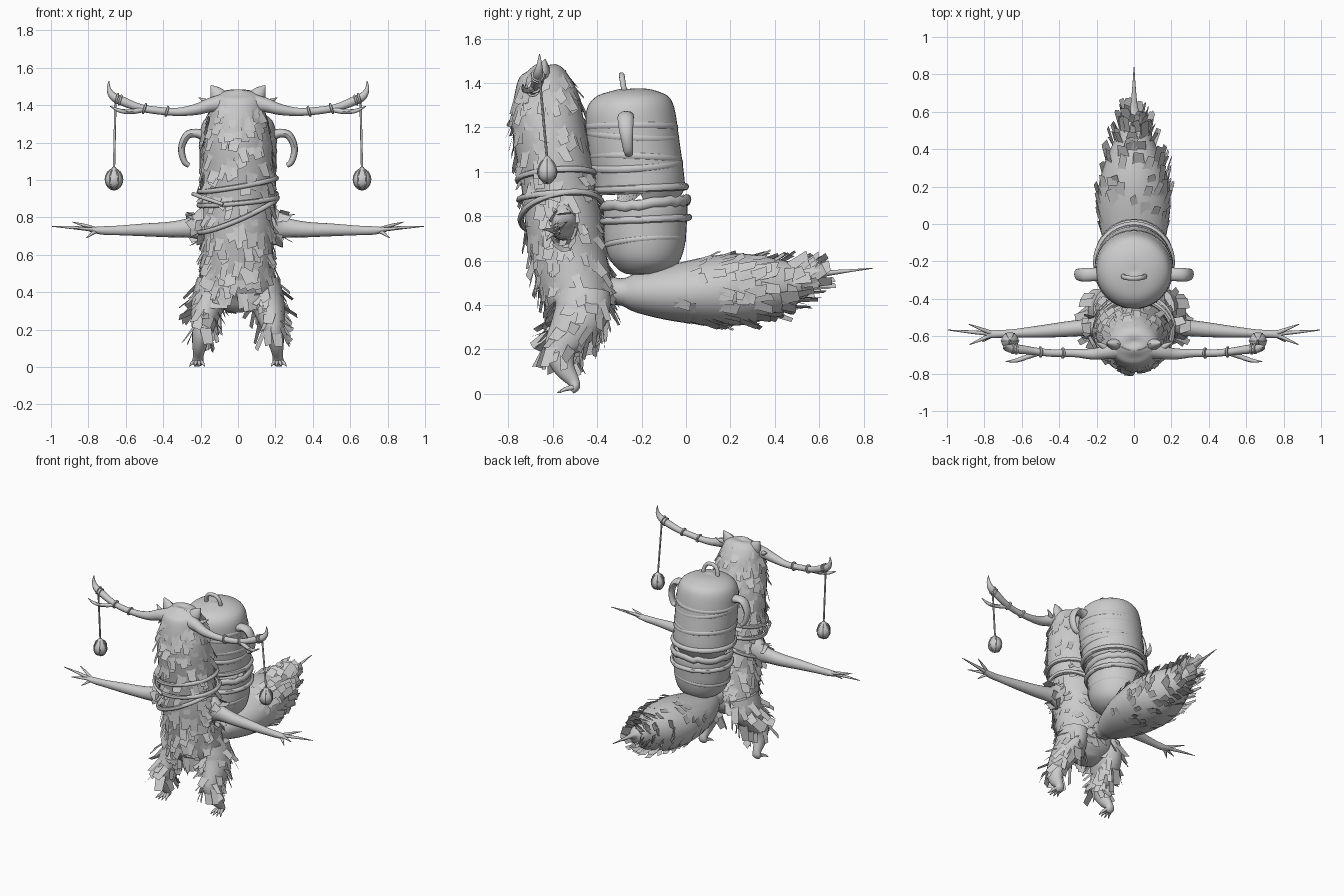
import bpy, bmesh, math, random
from mathutils import Vector

random.seed(7)
grey = bpy.data.materials.new("plain_grey")
grey.diffuse_color = (0.6, 0.6, 0.6, 1)


def finish(name, bm, smooth=True):
    me = bpy.data.meshes.new(name)
    bm.to_mesh(me)
    bm.free()
    me.materials.append(grey)
    ob = bpy.data.objects.new(name, me)
    bpy.context.collection.objects.link(ob)
    if smooth:
        bpy.ops.object.select_all(action='DESELECT')
        ob.select_set(True)
        bpy.context.view_layer.objects.active = ob
        bpy.ops.object.shade_smooth_by_angle(angle=math.radians(45))
    return ob


def spline(pts, sub):
    """Catmull-Rom through tuples of any length."""
    if sub < 2:
        return [tuple(p) for p in pts]
    out, n = [], len(pts)
    for i in range(n - 1):
        a, b, c, d = pts[max(i - 1, 0)], pts[i], pts[i + 1], pts[min(i + 2, n - 1)]
        for k in range(sub):
            t = k / sub
            out.append(tuple(0.5 * (2 * q + (r - p) * t + (2 * p - 5 * q + 4 * r - s) * t * t
                             + (3 * q - p - 3 * r + s) * t ** 3) for p, q, r, s in zip(a, b, c, d)))
    return out + [tuple(pts[-1])]


def tube(name, pts, ref=(0, 0, 1), sub=4, seg=16, closed=False):
    """Loft ellipses along points (x, y, z, ra[, rb]); returns the rings."""
    P = spline([p if len(p) == 5 else (*p, p[3]) for p in pts], sub)
    n, bm, rings, rows = len(P), bmesh.new(), [], []
    for i, p in enumerate(P):
        c = Vector(p[:3])
        nxt = P[(i + 1) % n] if closed else P[min(i + 1, n - 1)]
        prv = P[i - 1] if closed else P[max(i - 1, 0)]
        t = (Vector(nxt[:3]) - Vector(prv[:3])).normalized()
        u = t.cross(Vector(ref)).normalized()
        v = u.cross(t)
        ra, rb = max(p[3], .001), max(p[4], .001)
        rings.append((c, t, u, v, ra, rb))
        rows.append([bm.verts.new(c + u * ra * math.cos(a) + v * rb * math.sin(a))
                     for a in (math.tau * k / seg for k in range(seg))])
    for i in range(n if closed else n - 1):
        A, B = rows[i], rows[(i + 1) % n]
        for k in range(seg):
            bm.faces.new((A[k], A[k - 1], B[k - 1], B[k]))
    if not closed:
        bm.faces.new(rows[0])
        bm.faces.new(rows[-1][::-1])
    bmesh.ops.recalc_face_normals(bm, faces=bm.faces)
    finish(name, bm)
    return rings


def fur(name, rings, count, direction, lo, hi, length=.08, lift=.03):
    """Loose flat tufts lying along a lofted surface."""
    bm = bmesh.new()
    for _ in range(count):
        c, t, u, v, ra, rb = rings[int(random.uniform(lo, hi) * (len(rings) - 1))]
        a = random.uniform(0, math.tau)
        p = c + u * ra * math.cos(a) + v * rb * math.sin(a)
        nrm = (u * math.cos(a) / ra + v * math.sin(a) / rb).normalized()
        d = (t * direction + nrm.cross(t) * random.uniform(-.35, .35)).normalized()
        s = nrm.cross(d)
        L = length * random.uniform(.6, 1.25)
        w = random.uniform(.018, .034)
        tip = p + d * L + nrm * lift * random.uniform(.15, 1.2)
        base = p - nrm * .004
        bm.faces.new([bm.verts.new(q) for q in (
            base - s * w, base + s * w, tip + s * w * .8 + d * random.uniform(-.015, .015), tip - s * w * .8)])
    finish(name, bm, False)


# Furry column body and head
body = tube("body", [
    (0, -.47, .30, .06, .06), (0, -.475, .34, .15, .11), (0, -.48, .41, .2, .15), (0, -.505, .51, .195, .165),
    (0, -.53, .63, .187, .168), (0, -.55, .75, .192, .172), (0, -.57, .9, .185, .166), (0, -.59, 1.03, .19, .165),
    (0, -.62, 1.2, .18, .163), (0, -.63, 1.32, .155, .15), (0, -.64, 1.4, .14, .125),
    (0, -.645, 1.45, .12, .095), (0, -.65, 1.475, .07, .05), (0, -.65, 1.48, .01, .01)], (0, 1, 0), 4, 32)
fur("body_fur", body, 430, -1, .14, .84)
tube("mouth_rim", [(x * .07, -.675 + .02 * x * x, 1.475 - .008 * x * x, .008) for x in (-1, -.5, 0, .5, 1)], sub=2, seg=8)

# Bushy tail with a bare tip
tail = tube("tail", [
    (0, -.42, .47, .07, .08), (0, -.3, .46, .07, .06), (0, -.22, .455, .11, .09), (0, -.05, .455, .175, .13),
    (0, .15, .465, .195, .16), (0, .3, .475, .165, .155), (0, .45, .495, .105, .11), (0, .56, .525, .06, .06),
    (0, .61, .54, .025, .02), (0, .7, .55, .012, .009), (0, .84, .565, .002, .002)], (0, 0, 1), 4, 28)
fur("tail_fur", tail, 170, 1, .3, .75, .075, .025)

for s, side in ((1, "right"), (-1, "left")):
    def mir(*pts):
        return [(s * p[0], *p[1:]) for p in pts]

    # Ears
    tube(side + "_ear", mir((.085, -.645, 1.42, .05, .04), (.115, -.64, 1.465, .038, .026),
                            (.145, -.635, 1.505, .004)), (0, 1, 0), seg=10)

    # Legs with clawed feet
    leg = tube(side + "_leg", mir((.13, -.46, .46, .09, .12), (.15, -.47, .37, .095, .125), (.175, -.52, .28, .078, .1),
                                  (.19, -.565, .2, .058, .075), (.205, -.55, .12, .04, .05), (.212, -.51, .06, .028, .03),
                                  (.215, -.50, .03, .03, .022), (.215, -.515, .01, .02, .012)), (0, 1, 0), 4, 18)
    fur(side + "_leg_fur", leg, 45, 1, .08, .5, .085, .045)
    for k in (-1.3, -.45, .45, 1.3):
        tube(side + "_toe", mir((.215 + k * .01, -.5, .03, .013), (.217 + k * .022, -.545, .02, .009),
                                (.219 + k * .031, -.585 + abs(k) * .012, .004, .002)), seg=8)

    # Outstretched arms with thin fingers
    arm = tube(side + "_arm", mir((.11, -.55, .76, .09, .13), (.19, -.55, .755, .06, .095), (.25, -.553, .745, .046, .056),
                                  (.36, -.562, .735, .041, .042), (.5, -.575, .733, .033, .034), (.65, -.585, .73, .022, .025),
                                  (.73, -.588, .73, .022, .022), (.79, -.588, .735, .023, .012)), (0, 0, 1), 4, 16)
    fur(side + "_shoulder_fur", arm, 12, 1, .14, .3, .05, .015)
    for x, y, z in ((.995, -.567, .752), (.885, -.535, .775), (.88, -.645, .74), (.81, -.63, .69)):
        tube(side + "_finger", mir((.75, -.588, .733, .013), ((.75 + x) / 2, (y - .588) / 2, (z + .737) / 2, .009),
                                   (x, y, z, .002)), seg=8)

    # Forked branch from the head with cord wraps
    tube(side + "_branch", mir((.08, -.67, 1.41, .05), (.15, -.685, 1.4, .038), (.22, -.695, 1.378, .03),
                               (.32, -.69, 1.364, .022), (.44, -.69, 1.372, .02), (.53, -.68, 1.388, .02),
                               (.61, -.67, 1.418, .024), (.665, -.665, 1.445, .022), (.69, -.66, 1.485, .012),
                               (.69, -.66, 1.53, .002)), (0, 1, 0), 4, 12)
    tube(side + "_branch_fork", mir((.5, -.685, 1.378, .015), (.57, -.71, 1.365, .013), (.63, -.73, 1.37, .011),
                                    (.685, -.735, 1.395, .002)), seg=8)
    tube(side + "_branch_twig", mir((.13, -.68, 1.4, .022), (.17, -.65, 1.42, .014), (.21, -.63, 1.44, .002)), seg=8)
    for x, y, z in ((.38, -.69, 1.367), (.5, -.684, 1.382), (.63, -.669, 1.427), (.648, -.667, 1.436)):
        tube(side + "_wrap", mir((x - .007, y, z - .002, .02), (x - .004, y, z - .001, .03),
                                 (x + .004, y, z + .001, .03), (x + .007, y, z + .002, .02)), (0, 1, 0), 1, 14)

    # Hanging cord and netted weight
    tube(side + "_cord", mir((.655, -.66, 1.43, .006), (.663, -.625, 1.05, .006)), (0, 1, 0), 1, 8)
    tube(side + "_weight", mir((.663, -.625, 1.07, .008), (.663, -.625, 1.055, .02), (.663, -.625, 1.03, .038),
                               (.663, -.625, 1.0, .047), (.663, -.625, .97, .038), (.663, -.625, .953, .016),
                               (.663, -.625, .948, .003)), (0, 1, 0), 3, 14)
    for k in range(3):
        a0 = k * math.pi / 3
        tube(side + "_weight_net", [(s * .663 + .046 * math.cos(a0) * math.cos(a), -.625 + .046 * math.sin(a0) * math.cos(a),
                                     1.003 + .056 * math.sin(a), .004) for a in (math.tau * i / 16 for i in range(16))],
             (-math.sin(a0), math.cos(a0), 0), 1, 6, True)

    # Pot side handles
    tube(side + "_pot_handle", mir((.17, -.27, 1.235, .03, .036), (.225, -.27, 1.25, .024, .036), (.27, -.272, 1.24, .022, .036),
                                   (.298, -.27, 1.19, .019, .032), (.3, -.265, 1.14, .018, .026),
                                   (.285, -.26, 1.095, .016, .022), (.262, -.257, 1.078, .013, .018)), (0, 1, 0), 4, 12)

# Upper pot: domed lid, body and thick lower rim
tube("pot", [(0, -.205, .9, .17), (0, -.205, .91, .2), (0, -.215, 1.0, .203), (0, -.235, 1.12, .206),
             (0, -.25, 1.24, .204), (0, -.258, 1.3, .192), (0, -.262, 1.335, .165), (0, -.264, 1.36, .115),
             (0, -.265, 1.372, .05), (0, -.265, 1.374, .005)], (0, 1, 0), 3, 40)


def hoop(name, y, z, rx, ry, r, tilt=0, sway=0, wob=0, flat=1):
    """Ring around a vertical body, tilted along x (tilt) and y (sway)."""
    tube(name, [(rx * math.cos(a), y + ry * math.sin(a), z + tilt * math.cos(a) + sway * math.sin(a)
                 + random.uniform(-wob, wob), r, r * flat) for a in (math.tau * i / 40 for i in range(40))],
         (0, 0, 1), 1, 8, True)


hoop("pot_base_rim", -.205, .925, .202, .202, .017, 0, .008)
for z, tilt, sway in ((1.2, .01, .0), (1.165, -.012, -.012), (1.06, .012, -.01), (1.03, -.015, .012)):
    hoop("pot_band", -.25 + (1.24 - z) * .13, z, .202, .202, .008, tilt, sway, 0, 2)
tube("lid_handle", [(-.055, -.275, 1.35, .013), (-.055, -.283, 1.39, .013), (-.035, -.288, 1.425, .013),
                    (0, -.29, 1.435, .013), (.035, -.288, 1.425, .013), (.055, -.283, 1.39, .013),
                    (.055, -.275, 1.35, .013)], (0, 1, 0), 3, 10)

# Lower bowl with broken rim
tube("bowl", [(0, -.19, .535, .01), (0, -.19, .54, .075), (0, -.19, .565, .125), (0, -.188, .61, .163),
              (0, -.186, .68, .182), (0, -.184, .76, .187), (0, -.183, .84, .19), (0, -.183, .86, .175),
              (0, -.183, .84, .15), (0, -.183, .83, .01)], (0, 1, 0), 3, 40)
hoop("bowl_collar", -.183, .785, .195, .195, .016, 0, .008, .002)
hoop("bowl_broken_rim", -.183, .855, .192, .192, .015, .005, .015, .011, 1.5)
hoop("bowl_foot", -.19, .55, .08, .08, .01)
hoop("bowl_band", -.186, .68, .181, .181, .006, .02, .015, 0, 2)

# Ropes binding the body
hoop("upper_rope", -.58, .975, .205, .178, .014, .035, .012)
hoop("middle_rope", -.57, .885, .208, .18, .014, .02, .01)
hoop("lower_rope", -.56, .815, .21, .185, .014, .09, .03)
tube("loose_rope_end", [(-.24, -.6, .925, .011), (-.17, -.71, .9, .011), (-.08, -.757, .87, .009)], seg=8)
